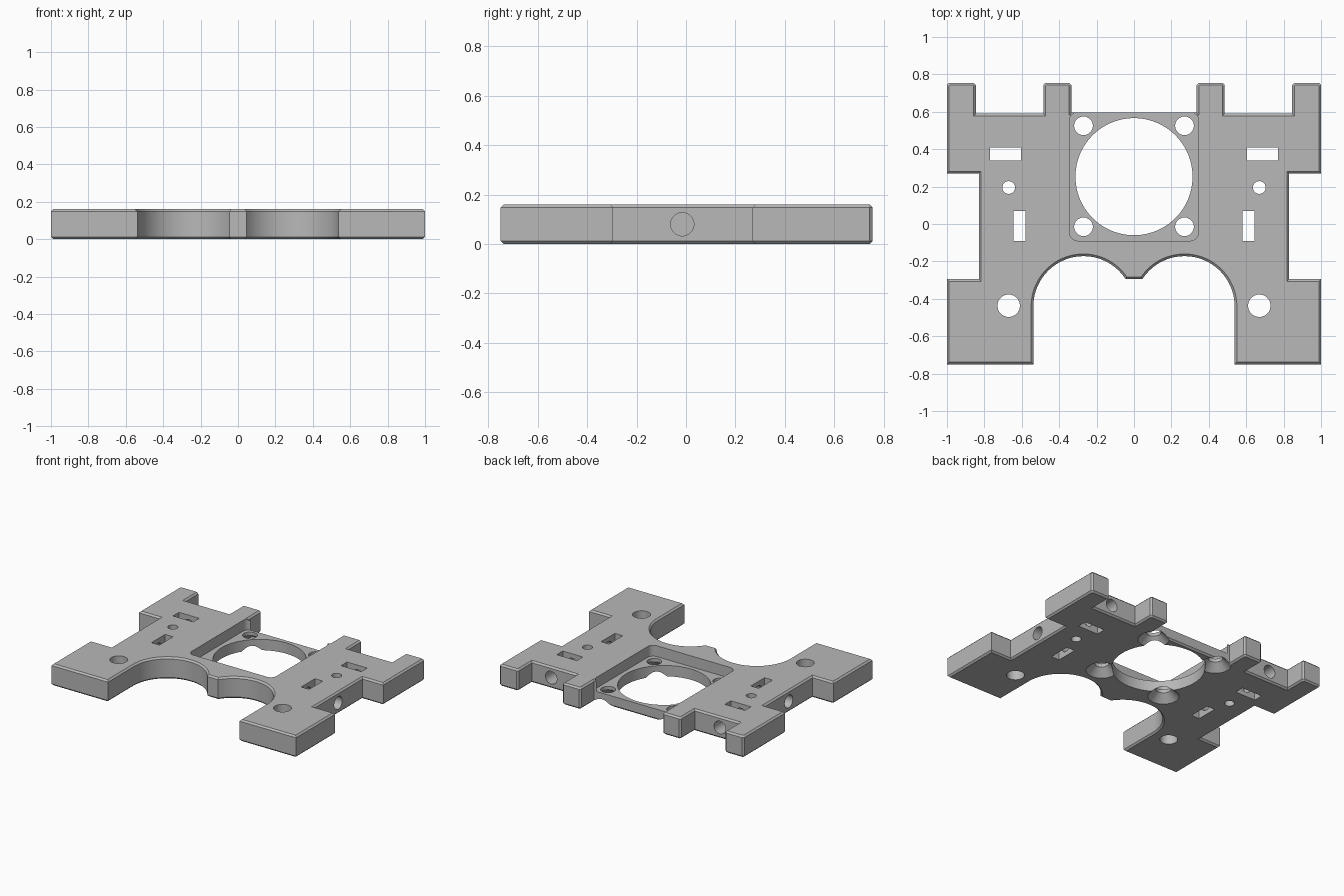
import bpy, bmesh, math
from mathutils import Matrix

if "Cube" in bpy.data.objects:
    bpy.data.objects.remove(bpy.data.objects["Cube"], do_unlink=True)

THICK = 0.16
CH = 0.012

grey = bpy.data.materials.new("plain_grey")
grey.use_nodes = True
colour = (0.48, 0.48, 0.48, 1)
grey.diffuse_color = colour
grey.node_tree.nodes["Principled BSDF"].inputs["Base Color"].default_value = colour


def to_object(bm, name):
    bmesh.ops.recalc_face_normals(bm, faces=bm.faces[:])
    mesh = bpy.data.meshes.new(name)
    bm.to_mesh(mesh)
    bm.free()
    mesh.materials.append(grey)
    obj = bpy.data.objects.new(name, mesh)
    bpy.context.collection.objects.link(obj)
    return obj


def prism(name, outline, z0, z1, chamfer=0):
    bm = bmesh.new()
    base = bm.faces.new([bm.verts.new((x, y, z0)) for x, y in outline])
    new = bmesh.ops.extrude_face_region(bm, geom=[base])["geom"]
    for v in new:
        if isinstance(v, bmesh.types.BMVert):
            v.co.z = z1
    if chamfer:
        rims = [e for e in bm.edges if abs(e.verts[0].co.z - e.verts[1].co.z) < 1e-5]
        bmesh.ops.bevel(bm, geom=rims, offset=chamfer, segments=1,
                        affect='EDGES', clamp_overlap=True)
    return to_object(bm, name)


def arc(cx, cy, r, start, end, steps):
    angles = [math.radians(start + (end - start) * i / steps) for i in range(steps + 1)]
    return [(cx + r * math.cos(a), cy + r * math.sin(a)) for a in angles]


def rounded_box(x0, x1, y0, y1, r):
    pts = []
    for i, (x, y) in enumerate([(x1 - r, y1 - r), (x0 + r, y1 - r),
                                (x0 + r, y0 + r), (x1 - r, y0 + r)]):
        pts += arc(x, y, r, 90 * i, 90 * i + 90, 8)
    return pts


def rod(name, centre, r1, r2, depth, axis='Z', sides=48):
    turn = {'Z': Matrix(), 'X': Matrix.Rotation(math.pi / 2, 4, 'Y'),
            'Y': Matrix.Rotation(math.pi / 2, 4, 'X')}[axis]
    bm = bmesh.new()
    bmesh.ops.create_cone(bm, cap_ends=True, segments=sides, radius1=r1, radius2=r2,
                          depth=depth, matrix=Matrix.Translation(centre) @ turn)
    return to_object(bm, name)


def post(x0, x1, top):
    # back tab with clipped corners, running from outside to inside
    return [(x1, top - CH), (x1 - CH, top), (x0 + CH, top), (x0, top - CH)]


# plate outline: left half from the front centre round to the back, then mirrored
R, AX, AY, TIP = 0.268, 0.27, -0.44, -0.295
tip_angle = 180 - math.degrees(math.asin((TIP - AY) / R))
half = arc(AX, AY, R, tip_angle, 0, 36)
half += [(AX + R, -0.75), (1, -0.75), (1, -0.295), (0.83, -0.295), (0.83, 0.27), (1, 0.27)]
half += post(0.845, 1, 0.755)
half += [(0.845, 0.59), (0.485, 0.59)]
half += post(0.335, 0.485, 0.755)
half += [(0.335, 0.595)]
outline = half + [(-x, y) for x, y in reversed(half)]
plate = prism("mounting_plate", outline, 0, THICK, CH)

# pocket in the top and the round opening through its floor
FLOOR = 0.08
cutters = [
    prism("pocket_cutter", rounded_box(-0.345, 0.345, -0.09, 0.598, 0.045), FLOOR, 0.3),
    rod("opening_cutter", (0, 0.253, 0.08), 0.313, 0.313, 0.4, sides=96),
]

for s in (-1, 1):
    # four screw holes, countersunk from below
    for y in (-0.015, 0.525):
        cutters.append(rod("screw_cutter", (s * AX, y, 0.08), 0.05, 0.05, 0.4))
        cutters.append(rod("countersink_cutter", (s * AX, y, 0.02), 0.12, 0.05, 0.07))
    # leg holes and small vertical holes
    cutters.append(rod("leg_hole_cutter", (s * 0.67, -0.437, 0.08), 0.06, 0.06, 0.4))
    cutters.append(rod("small_hole_cutter", (s * 0.67, 0.195, 0.08), 0.034, 0.034, 0.4))
    # blind bolt holes entering from the sides and the back
    cutters.append(rod("side_bolt_cutter", (s * 0.72, -0.015, 0.08), 0.047, 0.047, 0.4, 'X'))
    cutters.append(rod("back_bolt_cutter", (s * 0.69, 0.47, 0.08), 0.047, 0.047, 0.4, 'Y'))
    # nut slots crossing the bolt holes
    for x0, x1, y0, y1 in ((0.605, 0.77, 0.34, 0.41), (0.58, 0.645, -0.09, 0.07)):
        pts = [(s * x0, y0), (s * x1, y0), (s * x1, y1), (s * x0, y1)]
        cutters.append(prism("nut_slot_cutter", pts, -0.1, 0.3))

# cut everything out of the plate
bpy.context.view_layer.objects.active = plate
for c in cutters:
    c.hide_render = True
    mod = plate.modifiers.new("cut", 'BOOLEAN')
    mod.operation = 'DIFFERENCE'
    mod.solver = 'EXACT'
    mod.object = c
    bpy.ops.object.modifier_apply(modifier=mod.name)
    bpy.data.objects.remove(c, do_unlink=True)

bpy.ops.object.select_all(action='DESELECT')
plate.select_set(True)
bpy.ops.object.shade_smooth_by_angle(angle=math.radians(25))
